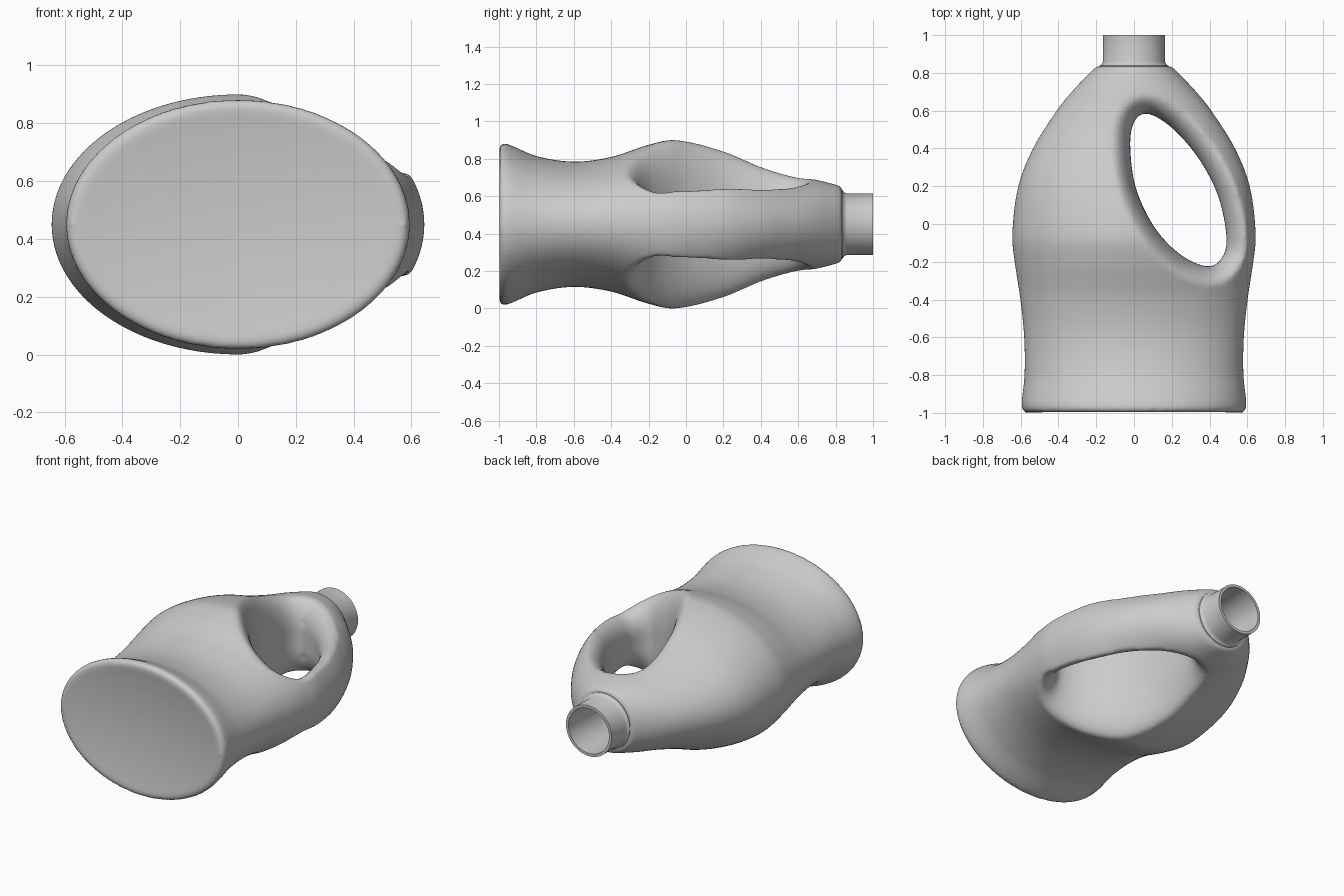
import bpy, bmesh
from math import sin, cos, pi, sqrt
from mathutils import Vector

cube = bpy.data.objects.get("Cube")
if cube:
    bpy.data.objects.remove(cube)

MID = 0.45      # height of the bottle's axis
SIDES = 96

grey = bpy.data.materials.new("grey plastic")
grey.use_nodes = True
colour = (0.6, 0.6, 0.6, 1)
grey.diffuse_color = colour
grey.node_tree.nodes["Principled BSDF"].inputs["Base Color"].default_value = colour

# Body profile: position along the axis, half width, half depth
PROFILE = [(-1, .575, .415), (-.975, .595, .435), (-.8, .58, .365), (-.6, .582, .335),
           (-.4, .602, .36), (-.2, .632, .425), (-.06, .645, .45), (.2, .613, .395),
           (.4, .535, .315), (.6, .41, .255), (.7, .33, .237), (.8, .235, .212), (.835, .2, .2)]


def hermite(p0, p1, m0, m1, t):
    return (p0 * (2*t**3 - 3*t*t + 1) + m0 * (t**3 - 2*t*t + t)
            + p1 * (3*t*t - 2*t**3) + m1 * (t**3 - t*t))


def radii(y):
    """Smooth half width and half depth of the body at y."""
    y = min(max(y, PROFILE[0][0]), PROFILE[-1][0])
    last = len(PROFILE) - 1
    i = next(k for k in range(last) if y <= PROFILE[k + 1][0])

    def slope(k, c):
        a, b = PROFILE[max(k - 1, 0)], PROFILE[min(k + 1, last)]
        return (b[c] - a[c]) / (b[0] - a[0])
    p, q = PROFILE[i], PROFILE[i + 1]
    w = q[0] - p[0]
    return [hermite(p[c], q[c], slope(i, c) * w, slope(i + 1, c) * w, (y - p[0]) / w)
            for c in (1, 2)]


def surface(p):
    """Half depth of the body above a point in plan."""
    a, b = radii(p.y)
    return b * sqrt(max(0, 1 - (p.x / a) ** 2))


def loft(name, rings, closed=False):
    """Skin a list of rings, capping the ends or joining them up."""
    bm = bmesh.new()
    rows = [[bm.verts.new(p) for p in ring] for ring in rings]
    pairs = list(zip(rows, rows[1:]))
    if closed:
        pairs.append((rows[-1], rows[0]))
    else:
        bm.faces.new(rows[0])
        bm.faces.new(rows[-1])
    for lo, hi in pairs:
        for i in range(len(lo)):
            j = (i + 1) % len(lo)
            bm.faces.new((lo[i], lo[j], hi[j], hi[i]))
    bmesh.ops.recalc_face_normals(bm, faces=bm.faces)
    mesh = bpy.data.meshes.new(name)
    bm.to_mesh(mesh)
    bm.free()
    obj = bpy.data.objects.new(name, mesh)
    bpy.context.collection.objects.link(obj)
    mesh.materials.append(grey)
    return obj


def ellipse(y, a, b):
    return [(a * cos(2*pi*i/SIDES), y, MID + b * sin(2*pi*i/SIDES)) for i in range(SIDES)]


def shade(obj, angle):
    bpy.ops.object.select_all(action='DESELECT')
    obj.select_set(True)
    bpy.context.view_layer.objects.active = obj
    bpy.ops.object.shade_smooth_by_angle(angle=angle)


# Body with a shallow hollow in the base
base_a, base_b = radii(-1)
rings = [ellipse(-1 + .035 * (1 - s * s), base_a * s, base_b * s)
         for s in (.05, .2, .4, .6, .8, .95)]
steps = 110
for k in range(steps + 1):
    y = -1 + (PROFILE[-1][0] + 1) * k / steps
    rings.append(ellipse(y, *radii(y)))
body = loft("bottle_body", rings)

# Handle opening outline in plan, smoothed
OUTLINE = [Vector(p) for p in [(.39, -.225), (.465, -.18), (.49, -.07), (.445, .15), (.34, .35),
                               (.2, .51), (.07, .585), (0, .54), (-.02, .41), (.01, .19),
                               (.11, -.02), (.25, -.165)]]
count = len(OUTLINE)
outline = []
for i in range(count):
    a, b, c, d = (OUTLINE[(i + k) % count] for k in (-1, 0, 1, 2))
    outline += [hermite(b, c, (c - a) / 2, (d - b) / 2, t / 8) for t in range(8)]
normals = []
for i in range(len(outline)):
    t = outline[(i + 1) % len(outline)] - outline[i - 1]
    normals.append(Vector((t.y, -t.x)).normalized())

# Opening cutter flares out to meet the body in a soft edge
FLARE = .105


def opening_ring(phi, side):
    ring = []
    for p, n in zip(outline, normals):
        q = p + n * FLARE * (1 - cos(phi))
        rim = surface(p + n * FLARE)
        z = min(surface(q), rim) - min(.75 * rim, .28) * (1 - sin(phi)) + .002
        ring.append((q.x, q.y, MID + side * z))
    return ring


def outer_ring(side):
    return [(p.x + n.x * FLARE, p.y + n.y * FLARE, MID + side * .6)
            for p, n in zip(outline, normals)]


angles = [k * pi / 24 for k in range(13)]
opening = loft("opening_cutter",
               [outer_ring(-1)] + [opening_ring(f, -1) for f in reversed(angles)]
               + [opening_ring(f, 1) for f in angles] + [outer_ring(1)])
bore = loft("bore_cutter", [ellipse(y, .142, .142) for y in (.6, 1.1)])

# Cut the openings, then blend the edges
bpy.context.view_layer.objects.active = body
for cutter in (opening, bore):
    cutter.hide_render = True
    cut = body.modifiers.new("cut", 'BOOLEAN')
    cut.operation = 'DIFFERENCE'
    cut.solver = 'EXACT'
    cut.object = cutter
blend = body.modifiers.new("blend", 'REMESH')
blend.mode = 'VOXEL'
blend.voxel_size = .0125
soften = body.modifiers.new("soften", 'SMOOTH')
soften.factor = .5
soften.iterations = 10
for mod in list(body.modifiers):
    bpy.ops.object.modifier_apply(modifier=mod.name)
for cutter in (opening, bore):
    bpy.data.objects.remove(cutter)
body.data.materials.clear()
body.data.materials.append(grey)
shade(body, 1.2)

# Open neck tube with a small flare where it joins the shoulder
neck = loft("neck", [ellipse(y, r, r) for y, r in
                     [(.8, .185), (.838, .182), (.846, .17), (.86, .164), (1, .164),
                      (1, .146), (.8, .138)]], closed=True)
shade(neck, .7)
